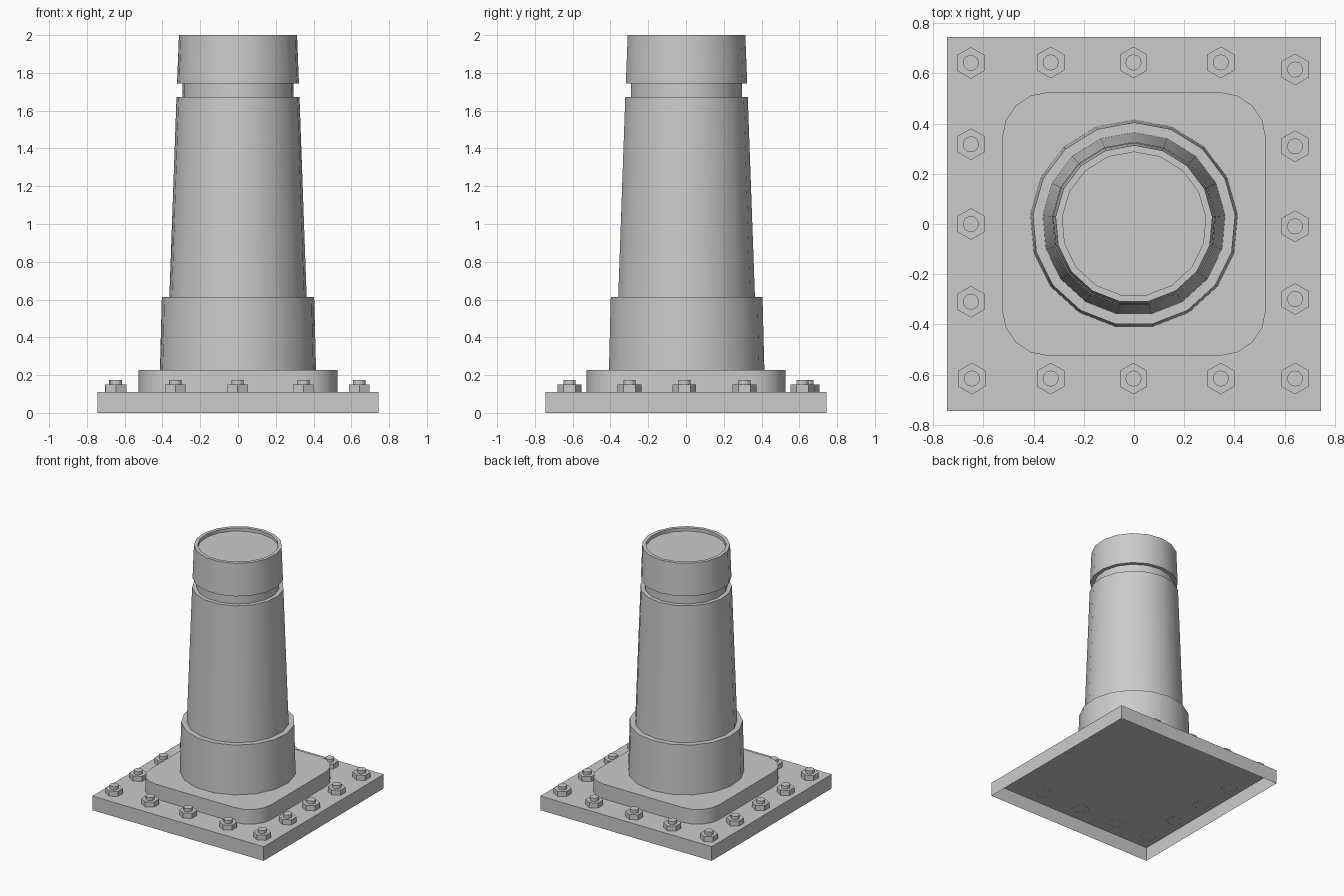
import bpy, bmesh
from math import sin, cos, pi

if "Cube" in bpy.data.objects:
    bpy.data.objects.remove(bpy.data.objects["Cube"])


def make_object(name, bm, smooth=False):
    mesh = bpy.data.meshes.new(name)
    bm.to_mesh(mesh)
    bm.free()
    ob = bpy.data.objects.new(name, mesh)
    bpy.context.collection.objects.link(ob)
    if smooth:
        bpy.ops.object.select_all(action='DESELECT')
        ob.select_set(True)
        bpy.context.view_layer.objects.active = ob
        bpy.ops.object.shade_smooth_by_angle()
    return ob


def loft(bm, rings):
    """Skin a stack of counter-clockwise rings; top closed, underside open."""
    loops = [[bm.verts.new(p) for p in ring] for ring in rings]
    n = len(loops[0])
    for a, b in zip(loops, loops[1:]):
        for i in range(n):
            j = (i + 1) % n
            bm.faces.new((a[i], a[j], b[j], b[i]))
    bm.faces.new(loops[-1])


def circle(r, z, sides, x=0, y=0, start=pi / 2):
    return [(x + r * cos(start + 2 * pi * i / sides),
             y + r * sin(start + 2 * pi * i / sides), z) for i in range(sides)]


def rounded_square(half, r, z, steps=4):
    pts = []
    for q, (sx, sy) in enumerate(((1, 1), (-1, 1), (-1, -1), (1, -1))):
        for s in range(steps + 1):
            a = (q + s / steps) * pi / 2
            pts.append((sx * (half - r) + r * cos(a), sy * (half - r) + r * sin(a), z))
    return pts


# Square base plate, a shell open underneath
bm = bmesh.new()
h = 0.745
loft(bm, [[(-h, -h, z), (h, -h, z), (h, h, z), (-h, h, z)] for z in (0, 0.111)])
make_object("base_plate", bm)

# Raised plate with rounded corners
bm = bmesh.new()
loft(bm, [rounded_square(0.526, 0.185, z) for z in (0.111, 0.227)])
make_object("raised_plate", bm, True)

# Column: collar, tapered shaft, groove, cap with shallow recess
profile = [(0.415, 0.227), (0.405, 0.614), (0.365, 0.614), (0.327, 1.672),
           (0.296, 1.672), (0.296, 1.745), (0.324, 1.745), (0.314, 2.0),
           (0.287, 2.0), (0.287, 1.975)]
bm = bmesh.new()
loft(bm, [circle(r, z, 17) for r, z in profile])
make_object("column", bm, True)

# Hex nuts with studs around the plate edge
spots = [(-0.65, y) for y in (0.642, 0.318, 0.0, -0.31)]
spots += [(x, 0.644) for x in (-0.332, -0.002, 0.346)]
spots += [(x, -0.616) for x in (-0.646, -0.332, -0.002, 0.346, 0.642)]
spots += [(0.642, y) for y in (0.616, 0.31, -0.009, -0.299)]
for i, (x, y) in enumerate(spots):
    bm = bmesh.new()
    loft(bm, [circle(0.063, z, 6, x, y) for z in (0.11, 0.151)])
    make_object(f"nut_{i + 1}", bm)
    bm = bmesh.new()
    loft(bm, [circle(0.032, z, 12, x, y) for z in (0.151, 0.175)])
    make_object(f"stud_{i + 1}", bm)
